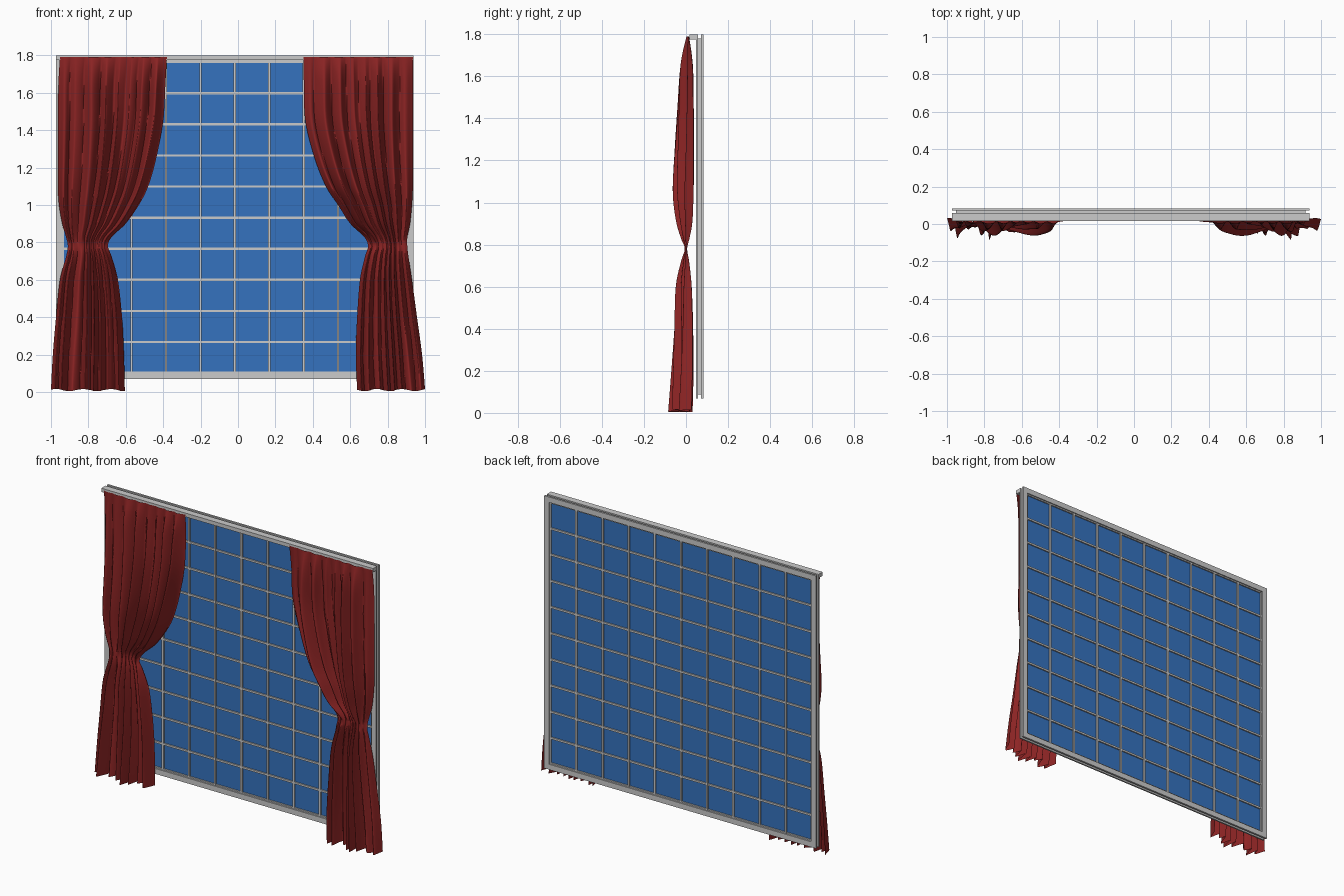
import bpy, bmesh
from math import sin, cos, pi

if "Cube" in bpy.data.objects:
    bpy.data.objects.remove(bpy.data.objects["Cube"])

CX = -0.017                               # window centre
X0, X1, Z0, Z1 = -0.972, 0.938, 0.068, 1.80


def material(name, color):
    m = bpy.data.materials.new(name)
    m.diffuse_color = (*color, 1)
    m.use_nodes = True
    m.node_tree.nodes["Principled BSDF"].inputs["Base Color"].default_value = m.diffuse_color
    return m


RED = material("red_cloth", (0.27, 0.018, 0.018))
BLUE = material("blue_glass", (0.036, 0.17, 0.52))


def finish(name, bm, mat=None):
    bmesh.ops.recalc_face_normals(bm, faces=bm.faces)
    me = bpy.data.meshes.new(name)
    bm.to_mesh(me)
    bm.free()
    ob = bpy.data.objects.new(name, me)
    bpy.context.collection.objects.link(ob)
    if mat:
        me.materials.append(mat)
    return ob


def add_box(bm, lo, hi):
    verts = bmesh.ops.create_cube(bm, size=1)["verts"]
    for v in verts:
        for i in range(3):
            v.co[i] = lo[i] if v.co[i] < 0 else hi[i]


def box(name, lo, hi, mat=None):
    bm = bmesh.new()
    add_box(bm, lo, hi)
    return finish(name, bm, mat)


# Window frame: stepped, grooved profile (inset, y) swept round the rectangle
profile = [(0, .048), (0, .058), (.02, .058), (.02, .072), (0, .072), (0, .084),
           (.034, .084), (.034, .077), (.042, .077), (.042, .056), (.034, .056), (.034, .048)]
bm = bmesh.new()
rings = []
for sx, sz in ((0, 0), (1, 0), (1, 1), (0, 1)):
    rings.append([bm.verts.new((X1 - d if sx else X0 + d, y, Z1 - d if sz else Z0 + d))
                  for d, y in profile])
n = len(profile)
for i in range(4):
    a, b = rings[i], rings[(i + 1) % 4]
    for j in range(n):
        k = (j + 1) % n
        bm.faces.new((a[j], a[k], b[k], b[j]))
finish("window_frame", bm)

# Glass and glazing bars, ten panes each way
box("glass_pane", (X0 + .03, .064, Z0 + .03), (X1 - .03, .069, Z1 - .03), BLUE)
bm = bmesh.new()
for i in range(-4, 5):
    x, z = CX + i * 0.184, 0.932 + i * 0.1663
    add_box(bm, (x - .006, .055, Z0 + .03), (x + .006, .078, Z1 - .03))
    add_box(bm, (X0 + .03, .056, z - .006), (X1 - .03, .077, z + .006))
finish("glazing_bars", bm)

# Curtain rail along the top
box("curtain_rail", (X0, .016, 1.776), (X1, .050, 1.80))

# Curtain outlines: z, left outer, left inner, right outer, right inner, y front, y back
rows = [(0.01, -1.0, -.605, 1.0, .637, -.085, .035),
        (0.20, -.99, -.61, .984, .63, -.072, .038),
        (0.40, -.973, -.62, .957, .637, -.060, .036),
        (0.60, -.952, -.642, .93, .652, -.050, .030),
        (0.72, -.92, -.674, .912, .678, -.024, .016),
        (0.78, -.91, -.695, .905, .695, -.006, .006),
        (0.83, -.92, -.674, .906, .674, -.024, .018),
        (0.90, -.94, -.60, .92, .60, -.045, .032),
        (1.00, -.957, -.53, .93, .535, -.060, .038),
        (1.10, -.963, -.48, .935, .47, -.063, .040),
        (1.25, -.963, -.437, .935, .41, -.054, .040),
        (1.45, -.962, -.40, .935, .36, -.042, .038),
        (1.65, -.96, -.388, .935, .352, -.030, .034),
        (1.79, -.952, -.38, .935, .35, .002, .015)]


def outline(t):
    """Catmull-Rom sample of the rows."""
    i = min(int(t), len(rows) - 2)
    f = t - i
    p = [rows[max(0, min(len(rows) - 1, i + k))] for k in (-1, 0, 1, 2)]
    return [b + f / 2 * (c - a + f * (2*a - 5*b + 4*c - d + f * (3*(b - c) + d - a)))
            for a, b, c, d in zip(*p)]


def curtain(name, col, seed):
    """Pleated cloth sheet: rounded ridges in front, sharp valleys behind."""
    nu, nv = 150, 90
    bm = bmesh.new()
    grid = []
    for j in range(nv + 1):
        r = outline(j / nv * (len(rows) - 1))
        z, xo, xi, yf, yb = r[0], r[col], r[col + 1], r[5], r[6]
        line = []
        for i in range(nu + 1):
            u = i / nu
            ph = pi * 8 * u + .7 * sin(9 * u + seed) + .25 * sin(3 * z + 5 * u + seed)
            ridge = abs(sin(ph)) ** .85
            height = .72 + .28 * sin(13 * u + 1.5 * z + seed)
            edge = min(1, sin(pi * u) * 3.5 + .1)
            y = yb + (yf - yb) * edge * (.12 + .88 * ridge * height)
            w = u + .010 * sin(2 * ph + .6) * min(1, 8 * u * (1 - u))
            hem = .006 * sin(17 * u + seed) * max(0, 1 - z * 4)
            line.append(bm.verts.new((xo + (xi - xo) * w, y, max(0, z + hem))))
        grid.append(line)
    for a, b in zip(grid, grid[1:]):
        for i in range(nu):
            bm.faces.new((a[i], a[i + 1], b[i + 1], b[i]))
    ob = finish(name, bm, RED)
    bpy.context.view_layer.objects.active = ob
    ob.select_set(True)
    bpy.ops.object.shade_smooth_by_angle(angle=1.2)
    ob.select_set(False)


curtain("left_curtain", 1, 0.4)
curtain("right_curtain", 3, 2.1)
